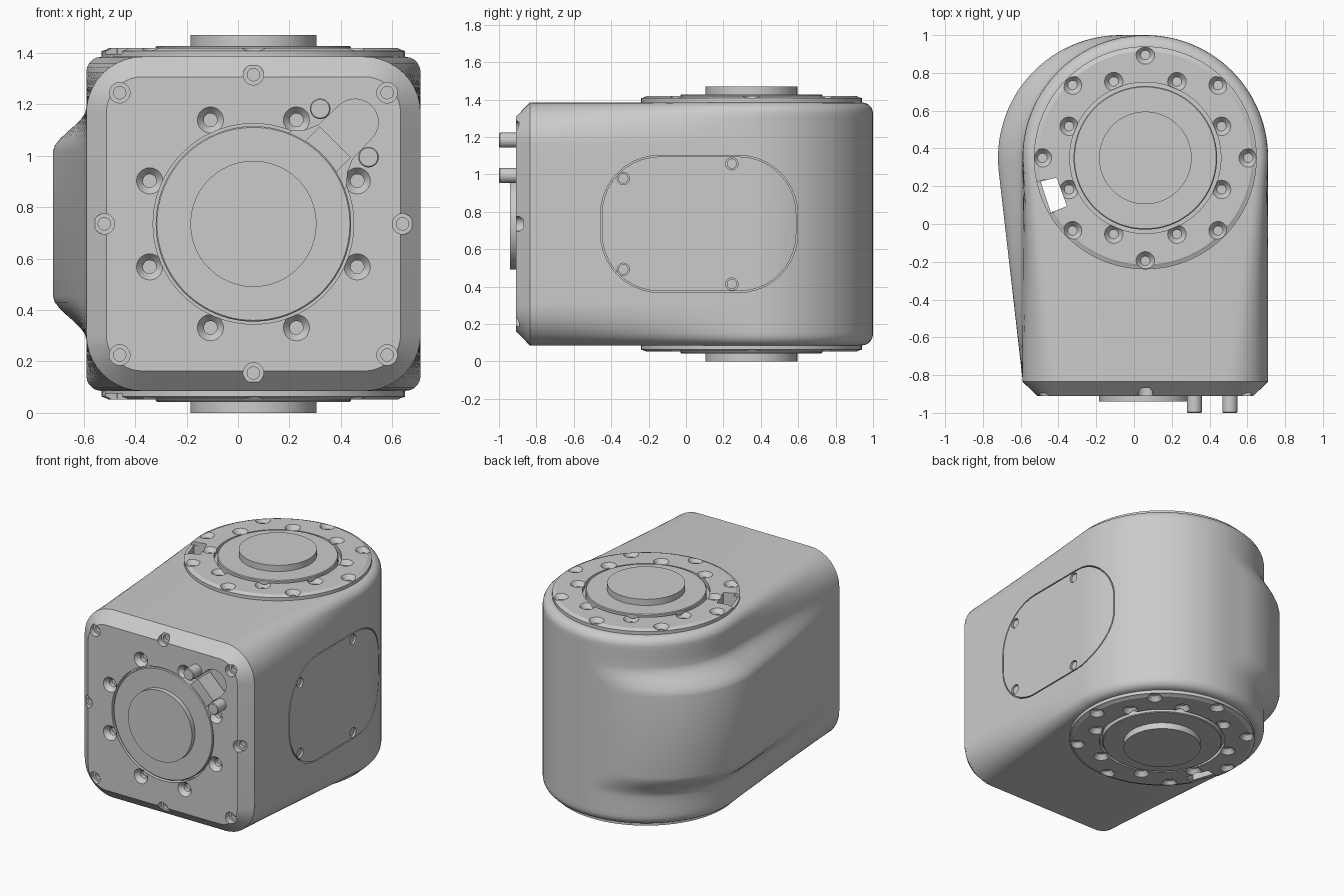
import bpy, bmesh
from math import sin, cos, pi, radians, sqrt
from mathutils import Matrix, Vector

if "Cube" in bpy.data.objects:
    bpy.data.objects.remove(bpy.data.objects["Cube"])

MID = 0.735                      # every part is modelled around this height
CX, CY = 0.06, 0.35              # axis of the vertical joint
UP = Matrix.Identity(4)
FRONT = Matrix.Rotation(pi / 2, 4, 'X')                                  # (x, z, -y)
SIDE = Matrix(((0, 0, 1, 0), (1, 0, 0, 0), (0, 1, 0, 0), (0, 0, 0, 1)))  # (y, z, x)


def loft(name, solids, mat=UP, wrap=False):
    """Each solid is a list of equal-length point rings, joined in order."""
    bm = bmesh.new()
    for rings in solids:
        vs = [[bm.verts.new(mat @ Vector(p)) for p in r] for r in rings]
        n = len(vs[0])
        pairs = list(zip(vs, vs[1:])) + ([(vs[-1], vs[0])] if wrap else [])
        for a, b in pairs:
            for i in range(n):
                j = (i + 1) % n
                bm.faces.new((a[i], a[j], b[j], b[i]))
        if not wrap:
            bm.faces.new(vs[0])
            bm.faces.new(vs[-1])
    bmesh.ops.recalc_face_normals(bm, faces=bm.faces[:])
    me = bpy.data.meshes.new(name)
    bm.to_mesh(me)
    bm.free()
    ob = bpy.data.objects.new(name, me)
    ob.location.z = MID
    bpy.context.collection.objects.link(ob)
    return ob


def turned(profile, x=0, y=0, n=24):
    return [[(x + r * cos(2 * pi * i / n), y + r * sin(2 * pi * i / n), h) for i in range(n)]
            for r, h in profile]


def prism(pts, lo, hi):
    return [[(x, y, h) for x, y in pts] for h in (lo, hi)]


def rrect(w, h, r, cx=0, cy=0, n=10):
    pts = []
    for k, (sx, sy) in enumerate(((1, 1), (-1, 1), (-1, -1), (1, -1))):
        for i in range(n + 1):
            a = (k + i / n) * pi / 2
            pts.append((cx + sx * (w - r) + r * cos(a), cy + sy * (h - r) + r * sin(a)))
    return pts


def polar(r, n, start, cx, cy):
    return [(cx + r * cos(radians(start) + 2 * pi * i / n),
             cy + r * sin(radians(start) + 2 * pi * i / n)) for i in range(n)]


def countersinks(name, places, top, mat, r=0.052):
    prof = [(r * 0.5, top - .06), (r * 0.5, top - .03), (r, top + .001), (r, top + .05)]
    return loft(name, [turned(prof, x, y, 20) for x, y in places], mat)


cutters = []


def cut(target, *tools):
    for t in tools:
        m = target.modifiers.new("cut", 'BOOLEAN')
        m.operation, m.solver, m.object = 'DIFFERENCE', 'EXACT', t
        t.hide_render = True
        if t not in cutters:
            cutters.append(t)


# ---- housing: horizontal slices blending a rounded square front into a round back
HH, R = 0.65, 0.22


def slice_at(z):
    d = HH - abs(z)
    inset = lambda rad: rad - sqrt(max(0, rad * rad - max(0, rad - d) ** 2))
    hw, r = 0.65 - inset(R), 0.65 - inset(0.06)
    t = min(1, max(0, (d - 0.20) / 0.17))
    s = t * t * (3 - 2 * t)                          # left side bulge
    right, left = (CX + hw, -0.825), (CX - hw, -0.825)
    back = [(CX + r * cos(pi / 2 * i / 28), CY + r * sin(pi / 2 * i / 28)) for i in range(29)]
    end = radians(90 + 6 * s)
    back += [(CX - 0.13 * s + r * cos(pi / 2 + end * i / 28),
              CY + r * sin(pi / 2 + end * i / 28)) for i in range(29)]
    lerp = lambda a, b: [(a[0] + (b[0] - a[0]) * k / 8, a[1] + (b[1] - a[1]) * k / 8) for k in range(1, 8)]
    # a hair of width keeps the doubled back point valid
    back[29] = (back[29][0] - 0.002, back[29][1])
    return [(x, y, z) for x, y in [right] + lerp(right, back[0]) + back + lerp(back[-1], left) + [left]]


steps = [0, .004, .012, .025, .042, .06, .085, .115, .15, .2, .22, .245, .27, .295, .32, .345, .37]
levels = [d - HH for d in steps] + [HH - d for d in reversed(steps)]
housing = loft("housing", [[slice_at(z) for z in levels]])

# ---- front cover with chamfered rim
cover = loft("front_cover", [[[(x, y, .825) for x, y in rrect(.65, .65, R, CX)],
                              [(x, y, .835) for x, y in rrect(.65, .65, R, CX)],
                              [(x, y, .91) for x, y in rrect(.572, .572, .14, CX)]]], FRONT)


def diag(u, v):                   # along / across the diagonal cable slot
    return (CX + (u - v) * sqrt(.5), (u + v) * sqrt(.5))


half = [(.30, -.17), (.36, -.15), (.40, -.115), (.45, -.093)]
slot_pts = half + [(.559 + .09 * sin(a), -.09 * cos(a)) for a in [pi * i / 16 for i in range(17)]]
slot_pts += [(u, -v) for u, v in reversed(half)]
slot = loft("slot_cutter", [prism([diag(*p) for p in slot_pts], .74, 1)], FRONT)
recess = loft("recess_cutter", [turned([(.39, .87), (.39, 1)], CX, 0, 96)], FRONT)
bolts = countersinks("bolt_cutter", polar(.437, 8, 22.5, CX, 0), .91, FRONT)
rim = [(CX + .58 * a, .58 * b) for a, b in ((1, 0), (-1, 0), (0, 1), (0, -1))]
rim += [(CX + .52 * a, .51 * b) for a in (-1, 1) for b in (-1, 1)]
rim_holes = loft("rim_cutter", [turned([(.024, .845), (.024, .868), (.04, .868), (.04, 1)], x, y)
                                for x, y in rim], FRONT)
cut(cover, recess, slot, bolts, rim_holes)

loft("front_hub", [turned([(.38, .85), (.38, .901), (.375, .906), (.245, .906), (.245, .94)],
                          CX, 0, 96)], FRONT)
loft("slot_tongue", [prism([diag(.3, -.085), diag(.45, -.085), diag(.45, .085), diag(.3, .085)],
                           .76, .895)], FRONT)
loft("locating_pins", [turned([(.04, .86), (.04, .995), (.036, 1)], *diag(.5, s * .133))
                       for s in (-1, 1)], FRONT)

# ---- side access panel: groove and four screws
groove_rings = [[(x, y, h) for x, y in rrect(.52 + g, .36 + g, .31 + g, .07)]
                for g, h in ((0, .64), (.007, .64), (.007, .8), (0, .8))]
groove = loft("groove_cutter", [groove_rings], SIDE, wrap=True)
panel_spots = [(-.335, .243), (-.335, -.243), (.245, .322), (.245, -.322)]
panel_holes = loft("panel_cutter", [turned([(.033, .68), (.033, .8)], *p) for p in panel_spots], SIDE)
loft("panel_screws", [turned([(.015, .675), (.015, .685), (.027, .685), (.027, .7)][2:], *p)
                      for p in panel_spots], SIDE)

# ---- top and bottom flanges
mirrored = []
flange_prof = [(.40, .63), (.40, .683), (.565, .683), (.575, .677), (.59, .672), (.59, .63)]
flange = loft("flange_rings", [turned(flange_prof, CX, CY, 96)], wrap=True)
outer = countersinks("flange_cutter_outer", polar(.545, 8, 0, CX, CY), .683, UP, .05)
inner = countersinks("flange_cutter_inner", polar(.437, 8, 22.5, CX, CY), .683, UP, .05)
port = loft("port_cutter", [prism([(-.495, .225), (-.41, .245), (-.355, .095), (-.44, .06)], -1, 1)])
lip = loft("lip_cutter", [prism([(-.66, .18), (-.47, .235), (-.42, .065), (-.61, .0)], .66, 1)])
cut(flange, outer, inner, port, lip)
hub = loft("joint_hubs", [turned([(.38, .62), (.38, .687), (.375, .692), (.245, .692), (.245, .735)],
                                 CX, CY, 96)])
cut(housing, slot, groove, panel_holes, port)
for ob in (flange, hub):
    m = ob.modifiers.new("mirror", 'MIRROR')
    m.use_axis = (False, False, True)
    m.use_mirror_merge = False

# ---- apply everything, drop the cutters, smooth the curved faces
dg = bpy.context.evaluated_depsgraph_get()
dg.update()
parts = [o for o in bpy.context.collection.objects if o not in cutters]
done = [bpy.data.meshes.new_from_object(o.evaluated_get(dg)) for o in parts]
for o, me in zip(parts, done):
    o.modifiers.clear()
    o.data = me
for c in cutters:
    bpy.data.objects.remove(c)
for o in parts:
    o.select_set(True)
bpy.context.view_layer.objects.active = housing
bpy.ops.object.shade_smooth_by_angle(angle=radians(28))
